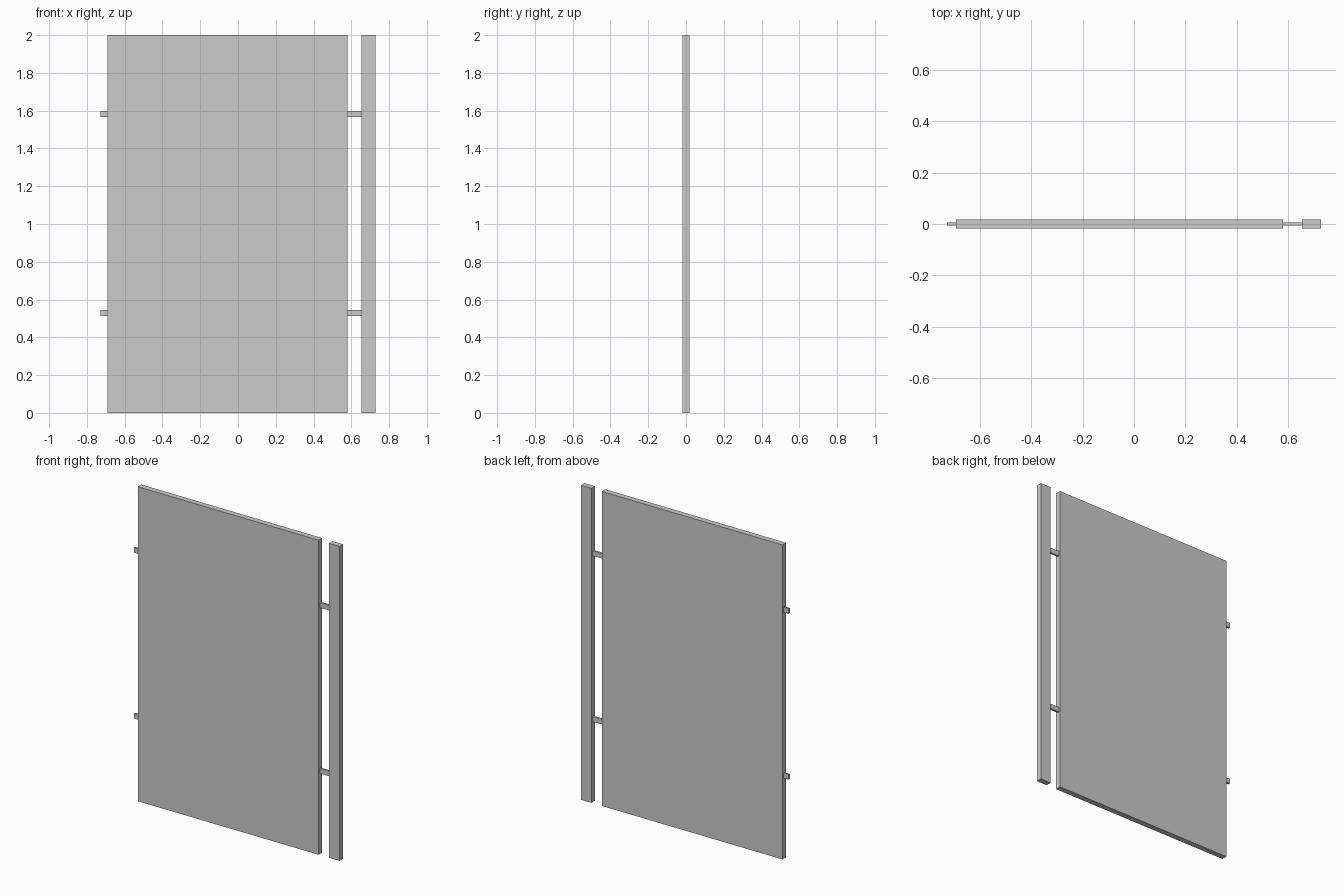
import bpy

if "Cube" in bpy.data.objects:
    bpy.data.objects.remove(bpy.data.objects["Cube"])


def box(name, x0, x1, depth, z0, z1):
    """Box centred on y = 0, given by its x and z limits."""
    bpy.ops.mesh.primitive_cube_add(size=1, location=((x0 + x1) / 2, 0, (z0 + z1) / 2))
    ob = bpy.context.object
    ob.name = name
    ob.scale = (x1 - x0, depth, z1 - z0)
    bpy.ops.object.transform_apply(location=False, rotation=False, scale=True)
    return ob


# Main slab and the narrow upright beside it
box("main_panel", -0.692, 0.58, 0.036, 0, 2)
box("side_post", 0.653, 0.727, 0.036, 0, 2)

# Short bars: free stubs on the left, connectors to the post on the right
for level, z in (("lower", 0.528), ("upper", 1.583)):
    box(f"{level}_left_stub", -0.727, -0.692, 0.013, z - 0.016, z + 0.016)
    box(f"{level}_connector", 0.58, 0.653, 0.013, z - 0.016, z + 0.016)
